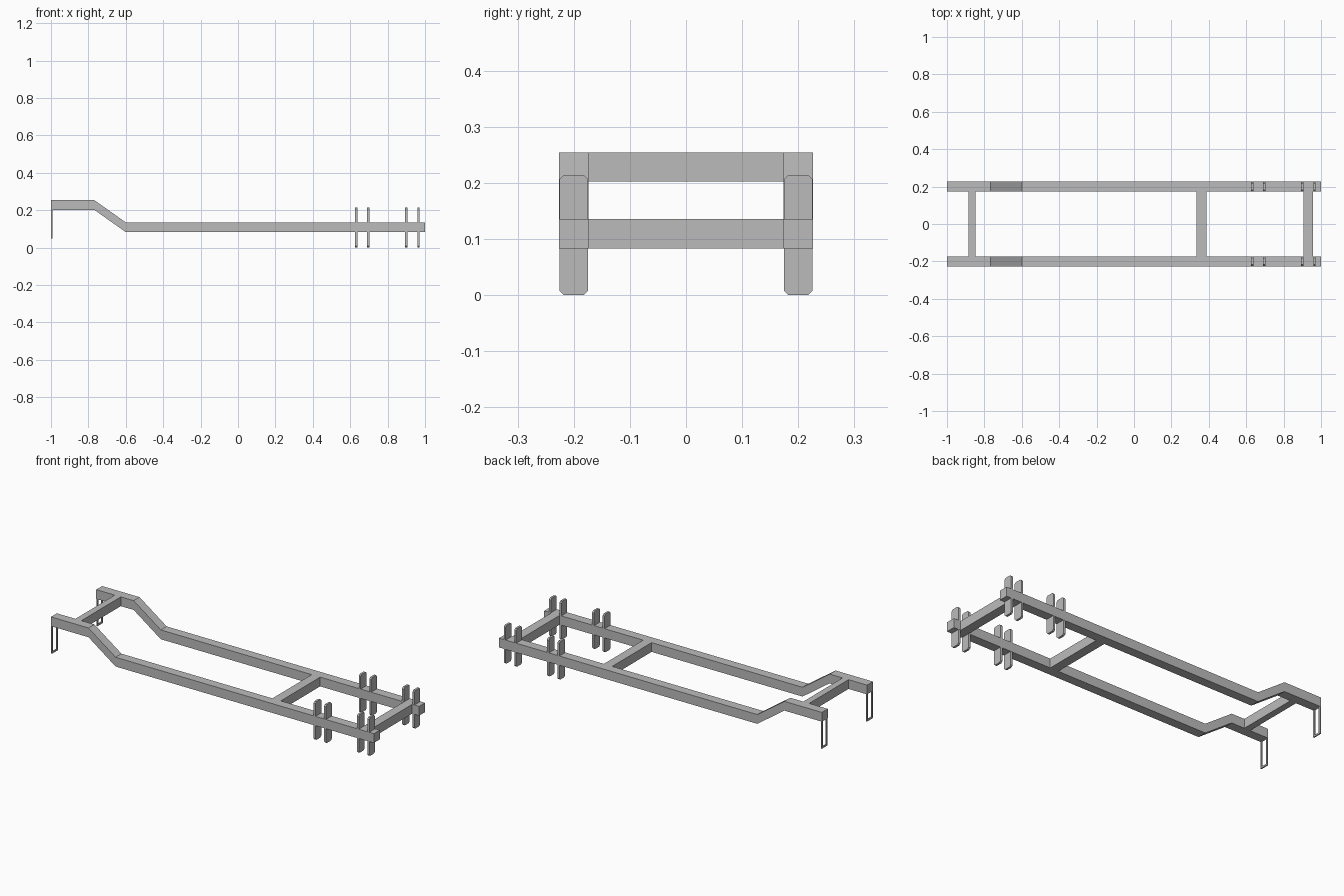
import bpy, bmesh

cube = bpy.data.objects.get("Cube")
if cube:
    bpy.data.objects.remove(cube, do_unlink=True)

steel = bpy.data.materials.new("grey_steel")
steel.use_nodes = True
grey = (0.5, 0.5, 0.5, 1)
steel.diffuse_color = grey
steel.node_tree.nodes["Principled BSDF"].inputs["Base Color"].default_value = grey

RAIL_Y, RAIL_W = 0.2, 0.052
LOW, HIGH, DEPTH = 0.083, 0.202, 0.052


def prism(name, outline, place, direction):
    """Extrude a closed outline, mapped to 3D by place, along direction."""
    bm = bmesh.new()
    face = bm.faces.new([bm.verts.new(place(a, b)) for a, b in outline])
    ext = bmesh.ops.extrude_face_region(bm, geom=[face])
    verts = [g for g in ext["geom"] if isinstance(g, bmesh.types.BMVert)]
    bmesh.ops.translate(bm, vec=direction, verts=verts)
    bmesh.ops.recalc_face_normals(bm, faces=bm.faces)
    mesh = bpy.data.meshes.new(name)
    bm.to_mesh(mesh)
    bm.free()
    mesh.materials.append(steel)
    obj = bpy.data.objects.new(name, mesh)
    bpy.context.collection.objects.link(obj)
    return obj


def box(name, x0, x1, y0, y1, z0, z1):
    outline = [(x0, z0), (x1, z0), (x1, z1), (x0, z1)]
    return prism(name, outline, lambda x, z: (x, y0, z), (0, y1 - y0, 0))


# Kicked-up side profile shared by both rails
path = [(-1, HIGH), (-0.768, HIGH), (-0.6, LOW), (1, LOW)]
rail = path + [(x, z + DEPTH) for x, z in reversed(path)]

# Clamp plate outline with clipped corners
half, top, clip = RAIL_W / 2 - 0.0005, 0.214, 0.008
plate = [(-half + clip, 0), (half - clip, 0), (half, clip), (half, top - clip),
         (half - clip, top), (-half + clip, top), (-half, top - clip), (-half, clip)]

# U-shaped shackle strap outline
strap, foot = 0.009, 0.05
inner = half - strap
shackle = [(-half, HIGH), (-half, foot), (half, foot), (half, HIGH),
           (inner, HIGH), (inner, foot + strap), (-inner, foot + strap), (-inner, HIGH)]

for side, label in ((1, "left"), (-1, "right")):
    yc = side * RAIL_Y
    prism(f"{label}_rail", rail, lambda x, z: (x, yc - RAIL_W / 2, z), (0, RAIL_W, 0))
    for i, x in enumerate((0.632, 0.697, 0.9, 0.965)):
        prism(f"{label}_clamp_plate_{i + 1}", plate,
              lambda y, z: (x - 0.006, yc + y, z), (0.012, 0, 0))
    prism(f"{label}_shackle", shackle, lambda y, z: (-1, yc + y, z), (0.007, 0, 0))

# Crossmembers between the rails
gap = RAIL_Y - RAIL_W / 2
for name, x0, x1, z in (("raised_crossmember", -0.885, -0.848, HIGH),
                        ("middle_crossmember", 0.335, 0.387, LOW),
                        ("end_crossmember", 0.905, 0.957, LOW)):
    box(name, x0, x1, -gap, gap, z, z + DEPTH)
